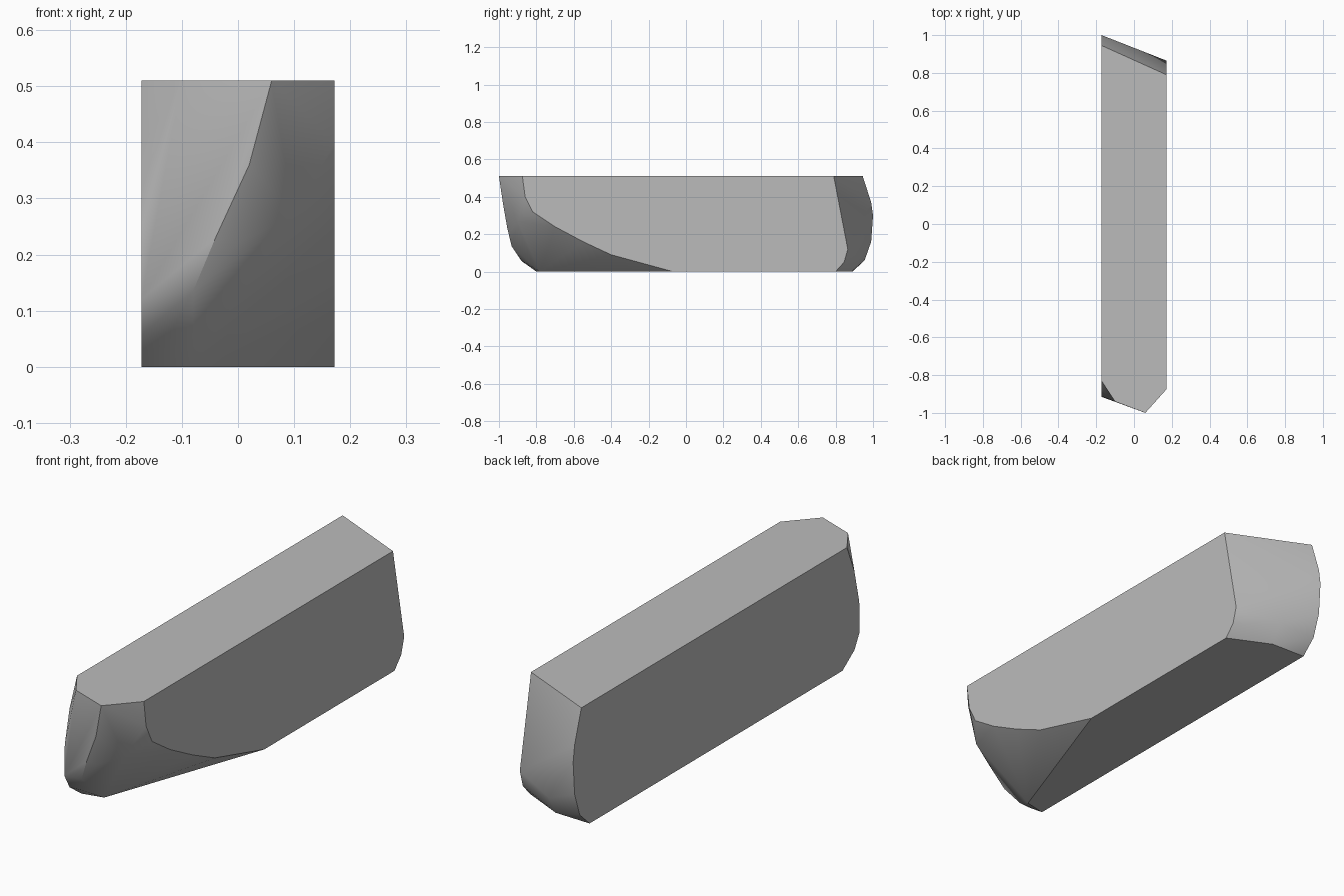
import bpy
import bmesh
import math

default_cube = bpy.data.objects.get("Cube")
if default_cube:
    bpy.data.objects.remove(default_cube, do_unlink=True)

HALF_WIDTH = 0.172
TOP = 0.51


def make_material(name, colour):
    material = bpy.data.materials.new(name)
    material.use_nodes = True
    material.diffuse_color = colour
    material.node_tree.nodes["Principled BSDF"].inputs["Base Color"].default_value = colour
    return material


def side_profile(x, outline):
    """Place a (y, z) outline on one flat side of the block."""
    return [(x, y, z) for y, z in outline]


# Left flat side: long rounded cut at the front, slanted back edge
left_side = side_profile(HALF_WIDTH, [
    (-.875, TOP), (-.86, .4), (-.82, .32), (-.7, .24), (-.55, .16),
    (-.4, .09), (-.07, 0),
    (.8, 0), (.845, .05), (.865, .12), (.79, TOP),
])

# Right flat side: nearly full length, bulging at both ends
right_side = side_profile(-HALF_WIDTH, [
    (-.83, TOP), (-.88, .39), (-.912, .25), (-.915, .12), (-.88, .057), (-.8, 0),
    (.89, 0), (.955, .06), (.99, .16), (1, .3), (.99, .37), (.945, TOP),
])

# Worn ridge running down the front end
front_ridge = [
    (-.1, -.94, TOP), (.06, -1, TOP), (.058, -.995, .49),
    (.02, -.978, .36), (-.04, -.955, .23), (-.08, -.932, .135),
    (.1, -.9, .27), (0, -.935, .22), (.04, -.71, .1),
    (-.12, -.88, .06), (-.08, -.78, 0),
]

# Slight swelling of the lower back edge
back_swell = [(-.01, .885, 0), (-.01, .93, .08)]

# The block is the convex skin around these outlines
bm = bmesh.new()
for point in left_side + right_side + front_ridge + back_swell:
    bm.verts.new(point)
hull = bmesh.ops.convex_hull(bm, input=bm.verts)
loose = [v for v in bm.verts if not v.link_faces]
bmesh.ops.delete(bm, geom=loose, context="VERTS")
bmesh.ops.dissolve_limit(bm, angle_limit=math.radians(0.5),
                         verts=bm.verts, edges=bm.edges)
bmesh.ops.recalc_face_normals(bm, faces=bm.faces)

mesh = bpy.data.meshes.new("stone_block")
bm.to_mesh(mesh)
bm.free()
block = bpy.data.objects.new("stone_block", mesh)
bpy.context.collection.objects.link(block)
mesh.materials.append(make_material("plain grey", (0.5, 0.5, 0.5, 1)))

# Rounded ends are smooth, flat sides keep crisp borders
bpy.ops.object.select_all(action="DESELECT")
block.select_set(True)
bpy.context.view_layer.objects.active = block
bpy.ops.object.shade_smooth_by_angle(angle=math.radians(30))

# Crisp borders all round the flat top, base and sides
sharp = mesh.attributes.get("sharp_edge") or mesh.attributes.new("sharp_edge", "BOOLEAN", "EDGE")
flat_edges = set()
for face in mesh.polygons:
    if max(abs(face.normal.x), abs(face.normal.z)) > 0.999:
        flat_edges.update(face.edge_keys)
for edge in mesh.edges:
    if edge.key in flat_edges:
        sharp.data[edge.index].value = True
